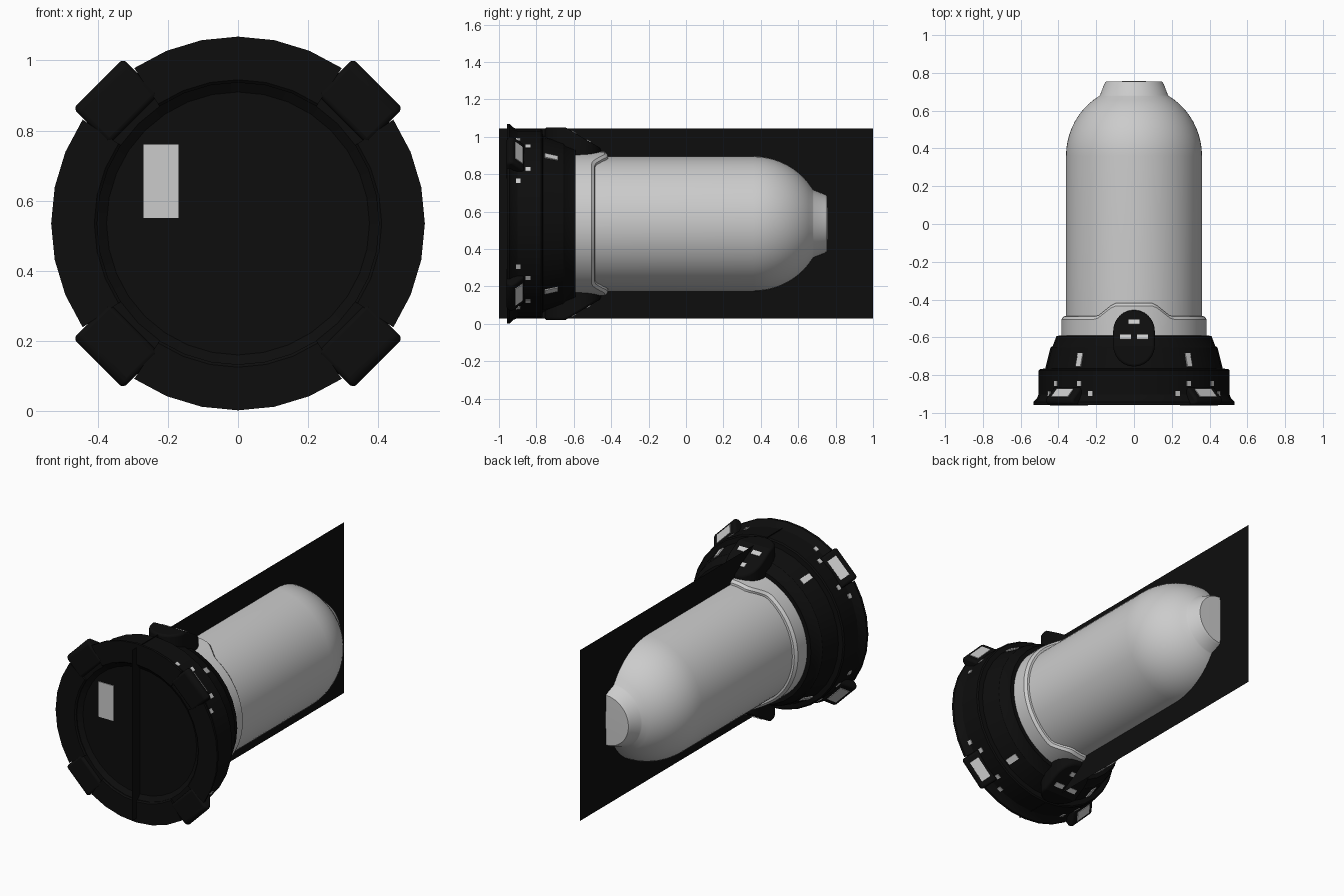
import bpy, bmesh, math
from mathutils import Vector

if "Cube" in bpy.data.objects:
    bpy.data.objects.remove(bpy.data.objects["Cube"])

AXIS_Z = 0.535          # height of the long axis


def material(name, v):
    m = bpy.data.materials.new(name)
    m.diffuse_color = (v, v, v, 1)
    m.use_nodes = True
    m.node_tree.nodes["Principled BSDF"].inputs["Base Color"].default_value = m.diffuse_color
    return m


BLACK = material("matte black", 0.004)
WHITE = material("off white", 0.6)


def place(a, t, r, y):
    """Tangential, radial and axial offsets at angle a around the axis."""
    return Vector((r * math.cos(a) - t * math.sin(a), y,
                   AXIS_Z + r * math.sin(a) + t * math.cos(a)))


def finish(name, bm, mat, angle=30, bevel=0):
    bmesh.ops.remove_doubles(bm, verts=bm.verts, dist=0.0001)
    bmesh.ops.recalc_face_normals(bm, faces=bm.faces)
    me = bpy.data.meshes.new(name)
    bm.to_mesh(me)
    bm.free()
    ob = bpy.data.objects.new(name, me)
    bpy.context.collection.objects.link(ob)
    me.materials.append(mat)
    if bevel:
        mod = ob.modifiers.new("rounded edges", 'BEVEL')
        mod.width, mod.segments = bevel, 3
        mod.limit_method, mod.angle_limit = 'ANGLE', math.radians(35)
    if angle:
        bpy.ops.object.select_all(action='DESELECT')
        ob.select_set(True)
        bpy.context.view_layer.objects.active = ob
        bpy.ops.object.shade_smooth_by_angle(angle=math.radians(angle))
    return ob


def lathe(name, profile, mat, angles, full=True, loop=False, angle=30):
    """Sweep a (radius, y) profile, or a function of angle giving one."""
    get = profile if callable(profile) else (lambda a: profile)
    bm = bmesh.new()
    rows = [[bm.verts.new(place(a, 0, r, y)) for r, y in get(a)] for a in angles]
    n = len(rows[0])
    for i in range(len(rows) if full else len(rows) - 1):
        p, q = rows[i], rows[(i + 1) % len(rows)]
        for j in range(n if loop else n - 1):
            k = (j + 1) % n
            bm.faces.new((p[j], p[k], q[k], q[j]))
    if not full:
        bm.faces.new(rows[0])
        bm.faces.new(rows[-1])
    return finish(name, bm, mat, angle)


def prism(name, bottom, top, mat, angle=30, bevel=0):
    """Join two matching outlines into a solid."""
    bm = bmesh.new()
    b = [bm.verts.new(p) for p in bottom]
    t = [bm.verts.new(p) for p in top]
    bm.faces.new(b)
    bm.faces.new(t)
    for i in range(len(b)):
        k = (i + 1) % len(b)
        bm.faces.new((b[i], b[k], t[k], t[i]))
    return finish(name, bm, mat, angle, bevel)


def plate(name, a, t, w, r0, y0, r1, y1):
    """Thin white marking spanning (r0, y0) to (r1, y1) with width w."""
    d = Vector((r1 - r0, y1 - y0)).normalized()
    n = Vector((-d.y, d.x))
    if n.x < 0:
        n = -n
    layers = []
    for h in (-0.005, 0.004):
        layers.append([place(a, t + s * w / 2, r + n.x * h, y + n.y * h)
                       for s, r, y in ((-1, r0, y0), (1, r0, y0), (1, r1, y1), (-1, r1, y1))])
    prism(name, layers[0], layers[1], WHITE, angle=0)


def ring(n):
    return [2 * math.pi * i / n for i in range(n)]


# Main capsule with domed end and stub nose
dome = [(0.36 * math.cos(t), 0.36 + 0.37 * math.sin(t))
        for t in (math.radians(59) * i / 10 for i in range(11))]
lathe("capsule_body", [(0, -0.6), (0.36, -0.6)] + dome +
      [(0.18, 0.682), (0.157, 0.742), (0.148, 0.754), (0, 0.757)], WHITE, ring(64))


# Collar whose edge rises into a tab above and below
def collar_profile(a):
    x = 0.385 * abs(math.cos(a))
    f = min(1, max(0, (0.2 - x) / 0.09))
    y = -0.505 + 0.07 * f
    return [(0.355, -0.6), (0.385, -0.6), (0.385, y), (0.372, y + 0.016), (0.355, y + 0.018)]


lathe("collar", collar_profile, WHITE, ring(96))

# Stepped black base with recessed front disc
lathe("base_hull", [(0, -0.925), (0.375, -0.925), (0.402, -0.945), (0.505, -0.945),
                    (0.505, -0.775), (0.498, -0.768), (0.47, -0.765), (0.442, -0.655),
                    (0.43, -0.645), (0.41, -0.592), (0.355, -0.59)], BLACK, ring(32))

# Front flange, broken by four notches
for i in range(4):
    arc = [math.radians(90 * i - 33.75 + 11.25 * k) for k in range(7)]
    lathe("flange_segment", [(0.402, -0.935), (0.402, -0.95), (0.41, -0.957), (0.533, -0.957),
                             (0.533, -0.943), (0.515, -0.925), (0.50, -0.89)],
          BLACK, arc, full=False, loop=True)

# Corner latches with white panels and markings
latch = [(0.42, -0.96), (0.55, -0.96), (0.568, -0.94), (0.56, -0.92), (0.505, -0.865), (0.42, -0.865)]
for q in range(4):
    c = math.radians(45 + 90 * q)
    prism("latch", [place(c, -0.10, r, y) for r, y in latch],
          [place(c, 0.10, r, y) for r, y in latch], BLACK, bevel=0.022)
    plate("latch_panel", c, 0, 0.125, 0.555, -0.915, 0.515, -0.875)
    for s in (-1, 1):
        for deg, y in ((10, -0.845), (18, -0.897)):
            a = c + s * math.radians(deg)
            plate("small_marking", a, 0, 0.026, 0.504, y - 0.013, 0.504, y + 0.013)
    # sloped marking on the upper step, leaning towards the vertical
    up = math.radians(90 if q < 2 else 270)
    a = up + math.radians(39) * (1 if math.cos(c - up - 0.1) and math.sin(c - up) > 0 else -1)
    plate("slope_marking", a, 0, 0.035, 0.469, -0.755, 0.449, -0.685)

# Rounded arms above and below, sloping down on to the collar
outline = [(0.11 * math.cos(t), -0.565 + 0.11 * math.sin(t)) for t in
           (math.pi * i / 12 for i in range(13))]
outline += [(0.11 * math.cos(t), -0.645 + 0.11 * math.sin(t)) for t in
            (math.pi + math.pi * i / 12 for i in range(13))]


def arm_top(y):
    return 0.515 if y < -0.645 else 0.515 - 0.59 * (y + 0.645)


for a in (math.pi / 2, -math.pi / 2):
    bm = bmesh.new()
    low = [bm.verts.new(place(a, x, 0.35, y)) for x, y in outline]
    top = [bm.verts.new(place(a, x, arm_top(y), y)) for x, y in outline]
    bm.faces.new(low)
    bm.faces.new(top[:14] + top[25:])
    bm.faces.new(top[13:])
    for i in range(26):
        k = (i + 1) % 26
        bm.faces.new((low[i], low[k], top[k], top[i]))
    finish("clamp_arm", bm, BLACK, bevel=0.012)
    for t, y in ((0, -0.52), (-0.045, -0.6), (0.045, -0.6)):
        plate("arm_marking", a, t, 0.058, arm_top(y - 0.012), y - 0.012,
              arm_top(y + 0.012), y + 0.012)

# Label on the front disc
prism("front_label", [(x, -0.92, z) for x, z in ((-0.27, 0.55), (-0.17, 0.55), (-0.17, 0.76), (-0.27, 0.76))],
      [(x, -0.929, z) for x, z in ((-0.27, 0.55), (-0.17, 0.55), (-0.17, 0.76), (-0.27, 0.76))],
      WHITE, angle=0)

# Flat vertical centre sheet
bm = bmesh.new()
bm.faces.new([bm.verts.new((0, y, z)) for y, z in ((-1, 0.027), (1, 0.027), (1, 1.045), (-1, 1.045))])
finish("centre_sheet", bm, BLACK, angle=0)
